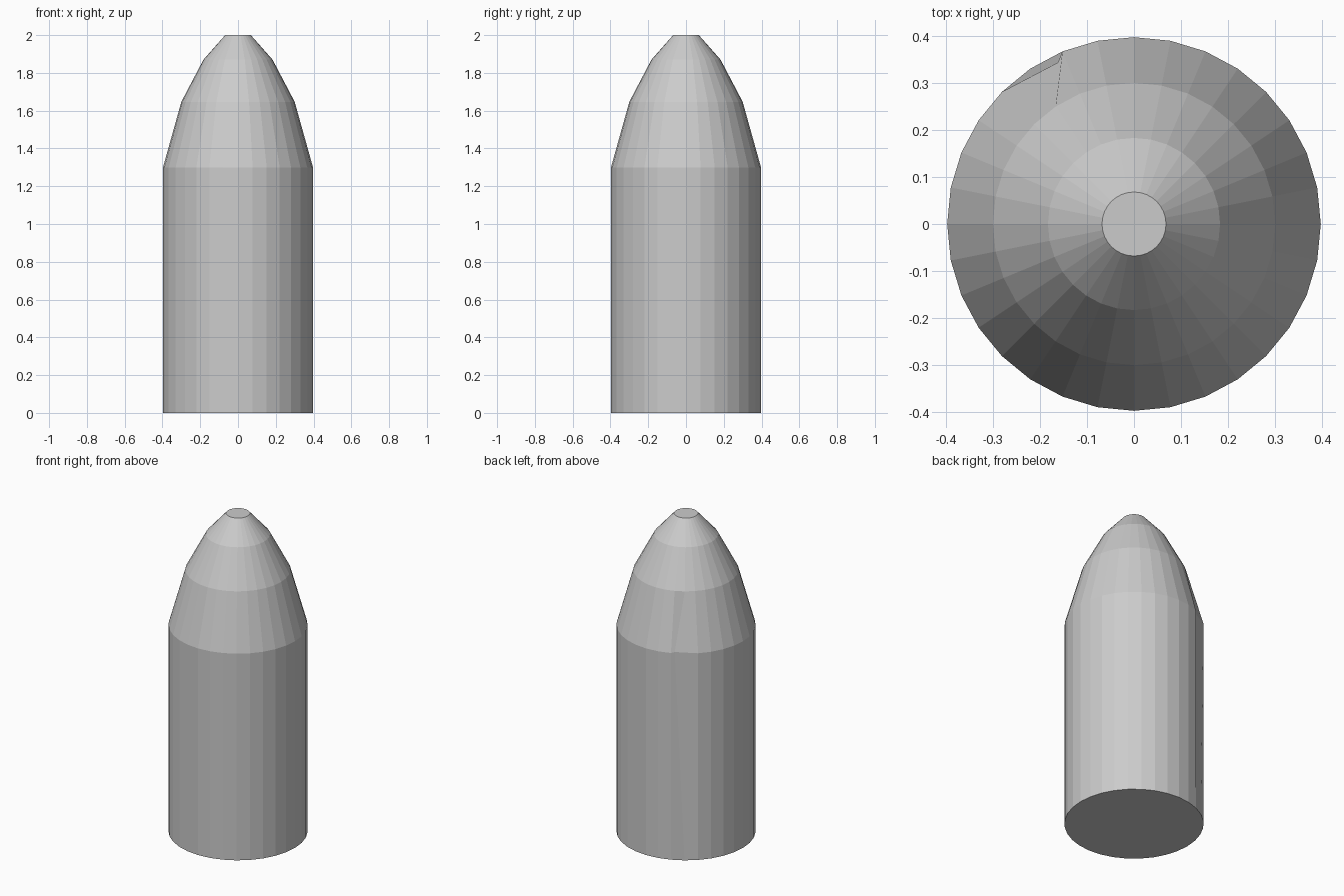
import bpy, bmesh
from math import cos, sin, tau

if "Cube" in bpy.data.objects:
    bpy.data.objects.remove(bpy.data.objects["Cube"])

SIDES = 32
# (radius, height) from base to tip
PROFILE = [(0.397, 0.0), (0.397, 1.3), (0.3, 1.647), (0.183, 1.87), (0.068, 2.0)]

bm = bmesh.new()

# Rings of the body and the tapering nose
rings = [[bm.verts.new((r * cos(tau * i / SIDES), r * sin(tau * i / SIDES), z))
          for i in range(SIDES)] for r, z in PROFILE]
for low, high in zip(rings, rings[1:]):
    for i in range(SIDES):
        j = (i + 1) % SIDES
        bm.faces.new((low[i], low[j], high[j], high[i]))

# Flat base and flat tip
bm.faces.new(rings[0][::-1])
bm.faces.new(rings[-1])

# Small dent in the back left of the shoulder
rings[1][11].co.xy = (-0.162, 0.343)

mesh = bpy.data.meshes.new("pointed_body")
bm.to_mesh(mesh)
bm.free()
body = bpy.data.objects.new("pointed_body", mesh)
bpy.context.collection.objects.link(body)
